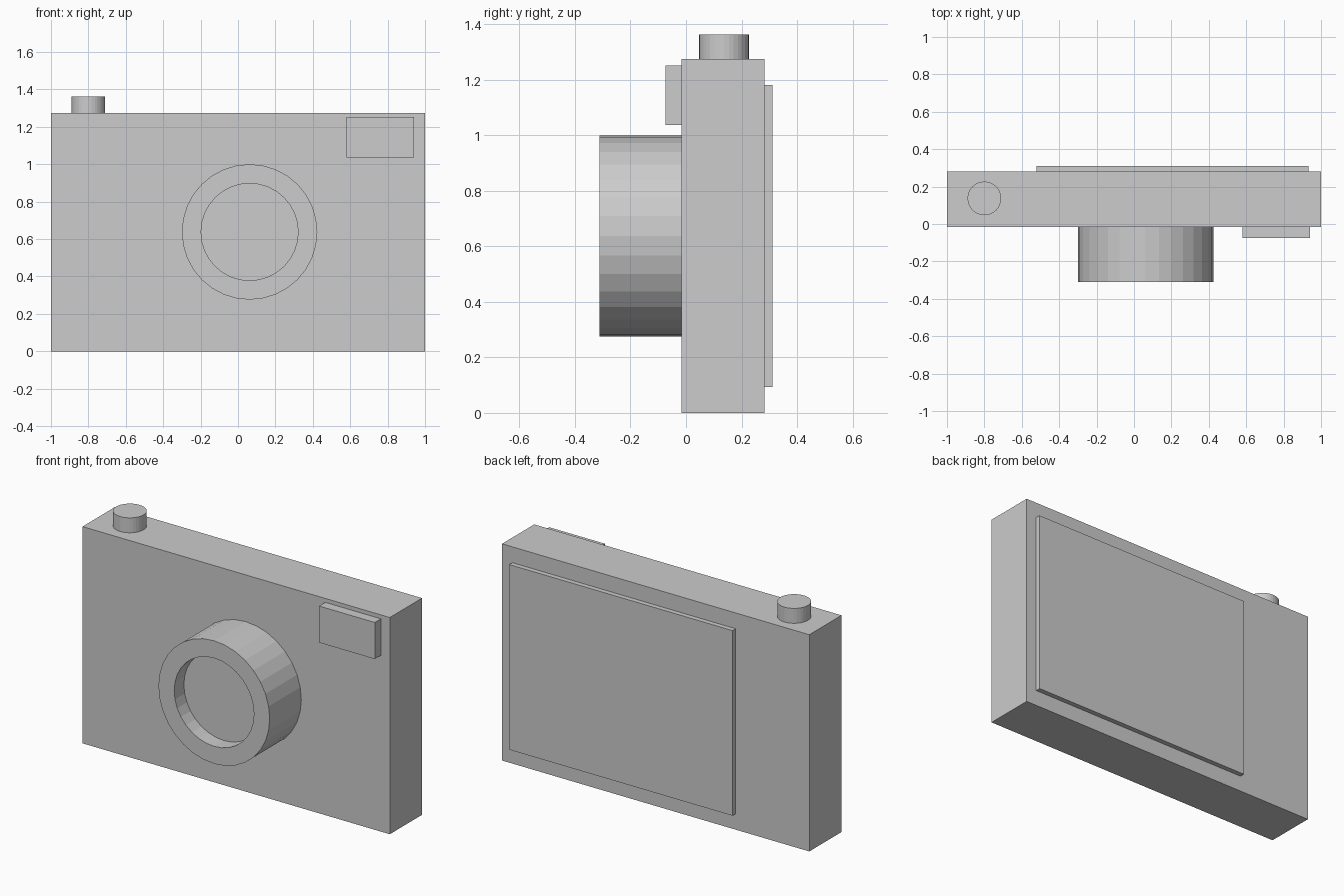
import bpy
import bmesh
from math import pi
from mathutils import Matrix, Vector

if "Cube" in bpy.data.objects:
    bpy.data.objects.remove(bpy.data.objects["Cube"], do_unlink=True)

SIDES = 32
FRONT, BACK = -0.017, 0.282      # front and back faces of the body
REACH = 0.311                    # furthest depth of lens and screen

grey = bpy.data.materials.new("light grey")
grey.use_nodes = True
grey.diffuse_color = (0.604, 0.604, 0.604, 1)
grey.node_tree.nodes["Principled BSDF"].inputs["Base Color"].default_value = grey.diffuse_color


def finish(name, bm):
    mesh = bpy.data.meshes.new(name)
    bmesh.ops.recalc_face_normals(bm, faces=bm.faces)
    bm.to_mesh(mesh)
    bm.free()
    mesh.materials.append(grey)
    obj = bpy.data.objects.new(name, mesh)
    bpy.context.collection.objects.link(obj)
    return obj


def box(name, low, high):
    low, high = Vector(low), Vector(high)
    bm = bmesh.new()
    place = Matrix.Translation((low + high) / 2) @ Matrix.Diagonal((*(high - low), 1))
    bmesh.ops.create_cube(bm, size=1, matrix=place)
    return finish(name, bm)


def cylinder_mesh(radius, depth, place):
    bm = bmesh.new()
    bmesh.ops.create_cone(bm, cap_ends=True, segments=SIDES, radius1=radius,
                          radius2=radius, depth=depth, matrix=place)
    return bm


# Body, flash window and rear screen
box("body", (-1, FRONT, 0), (1, BACK, 1.275))
box("flash", (0.58, -0.074, 1.037), (0.942, FRONT, 1.252))
box("rear_screen", (-0.521, BACK, 0.093), (0.933, REACH, 1.182))

# Shutter button
finish("shutter_button", cylinder_mesh(0.09, 0.088, Matrix.Translation((-0.8, 0.137, 1.319))))

# Lens barrel with a recessed front glass
place = Matrix.Translation((0.062, (FRONT - REACH) / 2, 0.638)) @ Matrix.Rotation(pi / 2, 4, 'X')
bm = cylinder_mesh(0.362, REACH + FRONT, place)
bm.normal_update()
glass = min(bm.faces, key=lambda f: f.calc_center_median().y)
centre = glass.calc_center_median()
bmesh.ops.inset_region(bm, faces=[glass], thickness=0.102, use_even_offset=True)
glass = min((f for f in bm.faces if len(f.verts) == SIDES),
            key=lambda f: f.calc_center_median().y)
rim = bmesh.ops.extrude_discrete_faces(bm, faces=[glass])["faces"][0]
bmesh.ops.translate(bm, verts=rim.verts, vec=(0, 0.09, 0))
finish("lens_barrel", bm)
